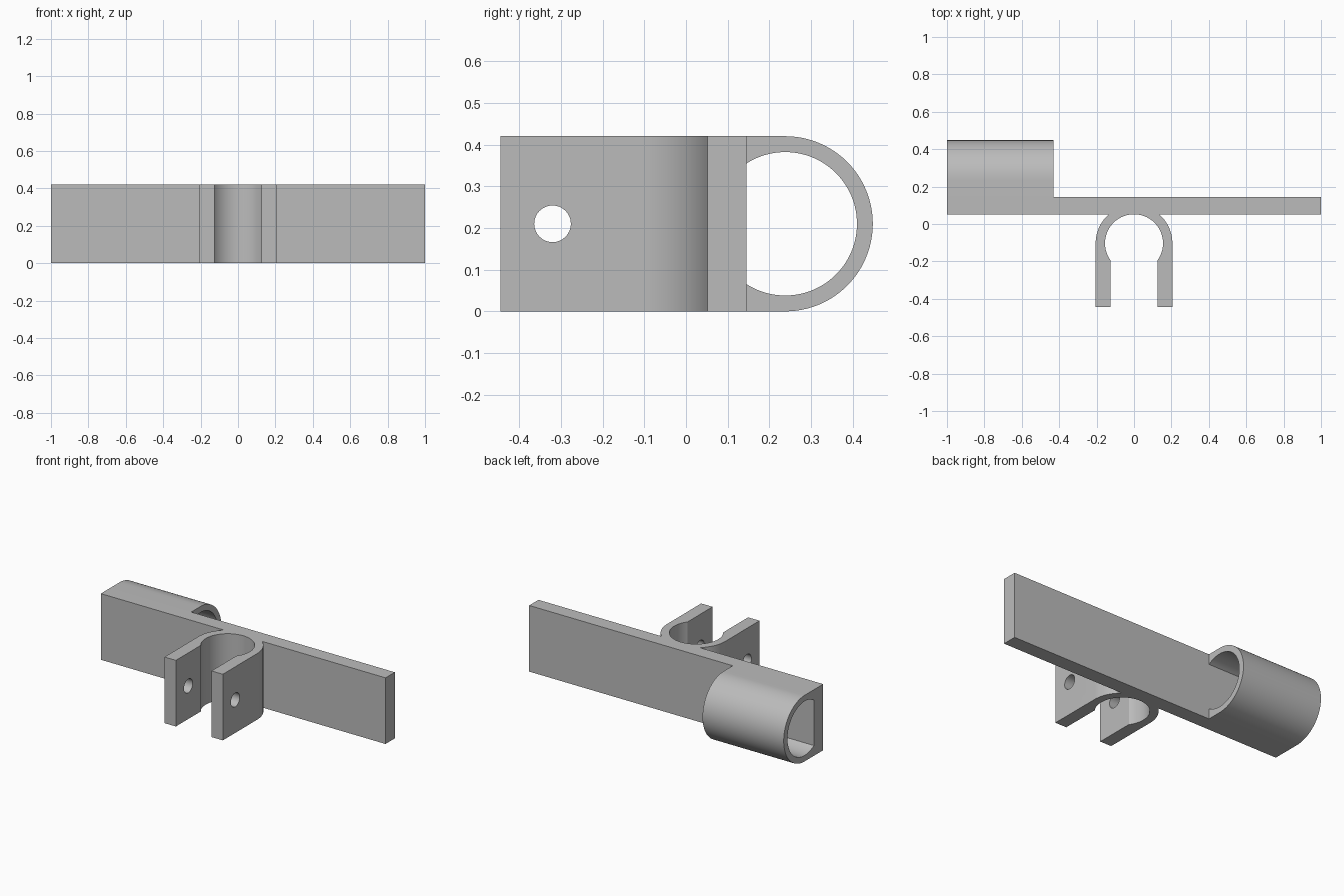
import bpy, bmesh
from math import sin, cos, pi, asin, sqrt, radians
from mathutils import Vector

cube = bpy.data.objects.get("Cube")
if cube:
    bpy.data.objects.remove(cube, do_unlink=True)

H = 0.42                       # common height of all parts
FRONT, BACK = 0.052, 0.145     # faces of the plate
ARM_END = -0.445
OUT_R, IN_R, GAP = 0.205, 0.155, 0.125
RING_Y = FRONT - IN_R
TUBE_Y, TUBE_R, BORE_R = 0.238, 0.21, 0.172

grey = bpy.data.materials.new("plain grey")
grey.use_nodes = True
colour = (0.5, 0.5, 0.5, 1)
grey.diffuse_color = colour
grey.node_tree.nodes["Principled BSDF"].inputs["Base Color"].default_value = colour


def arc(cx, cy, r, start, end, n):
    steps = [start + (end - start) * i / n for i in range(n + 1)]
    return [(cx + r * cos(a), cy + r * sin(a)) for a in steps]


def extrude(name, points, direction):
    """Extrude a closed 3D outline into a solid."""
    bm = bmesh.new()
    face = bm.faces.new([bm.verts.new(p) for p in points])
    result = bmesh.ops.extrude_face_region(bm, geom=[face])
    moved = [v for v in result["geom"] if isinstance(v, bmesh.types.BMVert)]
    bmesh.ops.translate(bm, verts=moved, vec=Vector(direction))
    bmesh.ops.recalc_face_normals(bm, faces=bm.faces)
    mesh = bpy.data.meshes.new(name)
    bm.to_mesh(mesh)
    bm.free()
    obj = bpy.data.objects.new(name, mesh)
    bpy.context.collection.objects.link(obj)
    mesh.materials.append(grey)
    return obj


def select(obj):
    bpy.ops.object.select_all(action='DESELECT')
    obj.select_set(True)
    bpy.context.view_layer.objects.active = obj


# Plate and open clamp share one outline: left half, then its mirror
meet = asin((FRONT - RING_Y) / OUT_R)
neck = asin(sqrt(IN_R ** 2 - GAP ** 2) / IN_R)
half = [(-1, BACK), (-1, FRONT)]
half += arc(0, RING_Y, OUT_R, pi - meet, pi, 16)
half += [(-OUT_R, ARM_END), (-GAP, ARM_END)]
half += arc(0, RING_Y, IN_R, pi + neck, pi / 2, 32)
outline = half + [(-x, y) for x, y in reversed(half[:-1])]
plate = extrude("plate_with_clamp", [(x, y, 0) for x, y in outline], (0, 0, H))

# Bolt hole through both clamp arms
hole = arc(-0.32, H / 2, 0.044, 0, 2 * pi, 32)[:-1]
cutter = extrude("bolt_hole_cutter", [(-0.4, y, z) for y, z in hole], (0.8, 0, 0))
cutter.hide_render = True
cut = plate.modifiers.new("bolt_hole", 'BOOLEAN')
cut.object = cutter
cut.operation = 'DIFFERENCE'
cut.solver = 'EXACT'
select(plate)
bpy.ops.object.modifier_apply(modifier=cut.name)
bpy.data.objects.remove(cutter, do_unlink=True)

# Side sleeve: a rounded wall standing off the back of the plate
opening = pi - asin(sqrt(BORE_R ** 2 - (TUBE_Y - BACK) ** 2) / BORE_R)
wall = [(BACK, 0)] + arc(TUBE_Y, H / 2, TUBE_R, -pi / 2, pi / 2, 48) + [(BACK, H)]
wall += arc(TUBE_Y, H / 2, BORE_R, opening, -opening, 64)
sleeve = extrude("sleeve", [(-1, y, z) for y, z in wall], (0.57, 0, 0))

for part in (plate, sleeve):
    select(part)
    bpy.ops.object.shade_smooth_by_angle(angle=radians(25))
